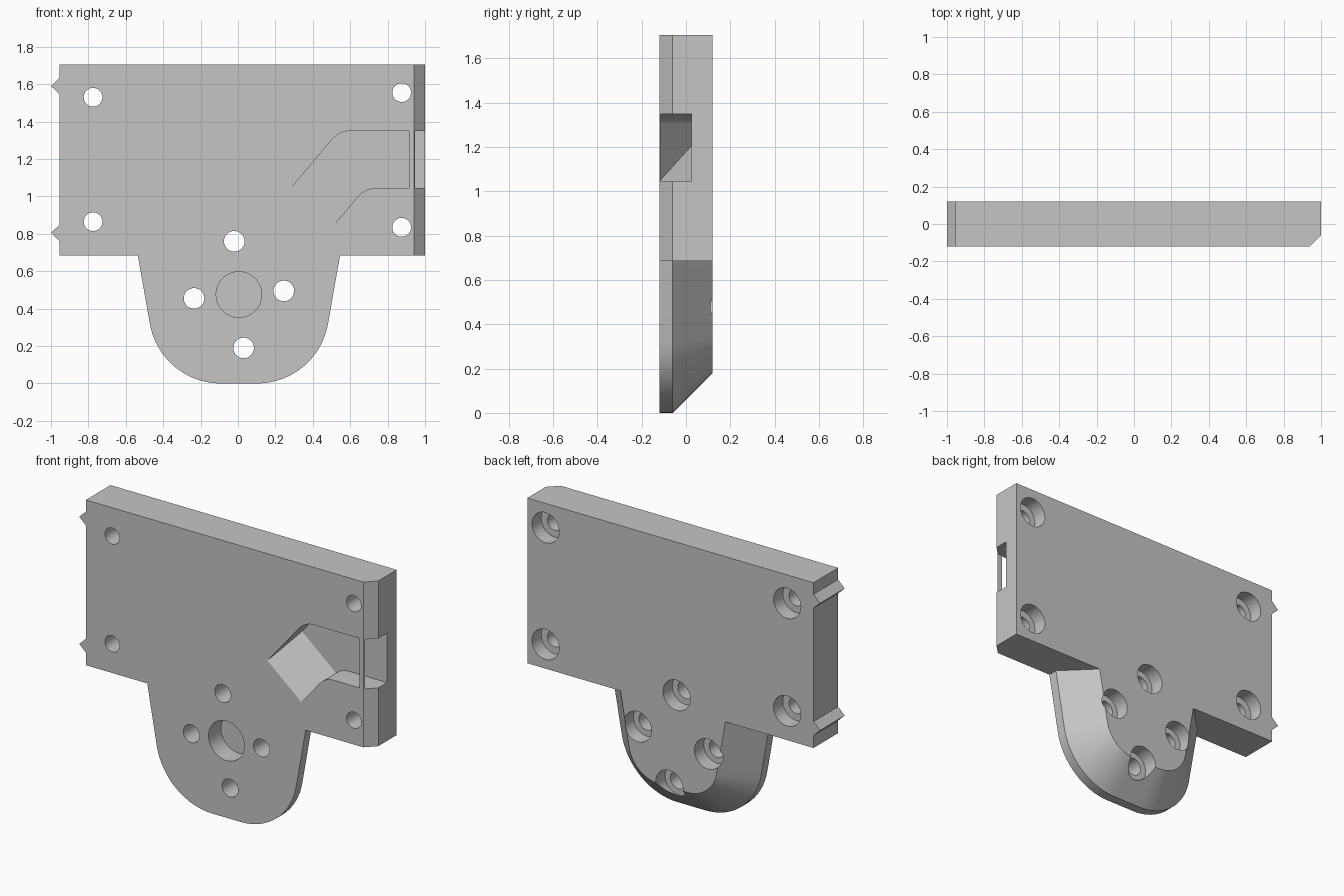
import bpy, bmesh, math
from mathutils import Vector

cube = bpy.data.objects.get("Cube")
if cube:
    bpy.data.objects.remove(cube, do_unlink=True)

FRONT, BACK = -0.12, 0.12

grey = bpy.data.materials.new("plain grey")
grey.use_nodes = True
grey.diffuse_color = (0.56, 0.56, 0.56, 1)
bsdf = next(n for n in grey.node_tree.nodes if n.type == 'BSDF_PRINCIPLED')
bsdf.inputs["Base Color"].default_value = grey.diffuse_color


def fillet(a, p, b, r, steps=16):
    """Rounded corner at p between the directions to a and b."""
    a, p, b = Vector(a), Vector(p), Vector(b)
    u, v = (a - p).normalized(), (b - p).normalized()
    half = u.angle(v) / 2
    t = r / math.tan(half)
    c = p + (u + v).normalized() * (r / math.sin(half))
    s, e = (p + u * t - c).normalized(), (p + v * t - c).normalized()
    return [c + s.slerp(e, i / steps).normalized() * r for i in range(steps + 1)]


def loft(name, layers, cut=None):
    """Solid through (y, outline) layers; cut = (point, normal) trims one side."""
    bm = bmesh.new()
    rings = [[bm.verts.new((p[0], y, p[1])) for p in pts] for y, pts in layers]
    n = len(rings[0])
    bm.faces.new(rings[0])
    bm.faces.new(rings[-1])
    for lo, hi in zip(rings, rings[1:]):
        for i in range(n):
            j = (i + 1) % n
            bm.faces.new((lo[i], lo[j], hi[j], hi[i]))
    if cut:
        bmesh.ops.bisect_plane(bm, geom=bm.verts[:] + bm.edges[:] + bm.faces[:],
                               plane_co=cut[0], plane_no=cut[1], clear_outer=True)
        bmesh.ops.holes_fill(bm, edges=bm.edges[:])
    bmesh.ops.recalc_face_normals(bm, faces=bm.faces[:])
    me = bpy.data.meshes.new(name)
    bm.to_mesh(me)
    bm.free()
    me.materials.append(grey)
    ob = bpy.data.objects.new(name, me)
    bpy.context.collection.objects.link(ob)
    return ob


def cylinder(name, x, z, r, y0, y1, sides=48):
    ring = [(x + r * math.cos(a), z + r * math.sin(a))
            for a in (2 * math.pi * i / sides for i in range(sides))]
    return loft(name, [(y0, ring), (y1, ring)])


def combine(body, tool, operation):
    tool.hide_render = True
    mod = body.modifiers.new("cut", 'BOOLEAN')
    mod.operation, mod.solver, mod.object = operation, 'EXACT', tool
    bpy.context.view_layer.objects.active = body
    bpy.ops.object.modifier_apply(modifier=mod.name)
    bpy.data.objects.remove(tool, do_unlink=True)


# Plate with two ridges on one edge and a bevel on the other
left, right, low, high = -0.955, 1.0, 0.685, 1.705
outline = [(left, low), (right, low), (right, high), (left, high)]
for z in (1.59, 0.805):
    outline += [(left, z + 0.043), (-1.0, z), (left, z - 0.043)]
plate = loft("mounting_plate", [(FRONT, outline), (BACK, outline)],
             cut=((0.94, FRONT, 0), (1, -1, 0)))


# Rounded, tapered tab with a wide bevel at the back
def tab_outline(inset, top=0.9, cx=0.005, r=0.385):
    tan, cos = math.tan(math.radians(10)), math.cos(math.radians(10))
    half = lambda z: 0.42 + z * tan - inset / cos
    upper = [(cx + s * half(top), top) for s in (-1, 1)]
    lower = [(cx + s * half(inset), inset) for s in (-1, 1)]
    return ([upper[0]] + fillet(upper[0], lower[0], lower[1], r - inset)
            + fillet(lower[0], lower[1], upper[1], r - inset) + [upper[1]])


tab = loft("tab", [(FRONT, tab_outline(0)), (-0.06, tab_outline(0)),
                   (BACK, tab_outline(0.18))])
combine(plate, tab, 'UNION')

# Screw holes, counterbored from the back
plate_holes = [(-0.775, 1.53), (-0.775, 0.865), (0.875, 1.555), (0.875, 0.835)]
tab_holes = [(-0.02, 0.76), (-0.235, 0.455), (0.245, 0.495), (0.03, 0.19)]
for holes, r in ((plate_holes, 0.05), (tab_holes, 0.055)):
    for x, z in holes:
        combine(plate, cylinder("hole", x, z, r, -0.3, 0.3), 'DIFFERENCE')
        combine(plate, cylinder("counterbore", x, z, 0.093, 0.03, 0.3), 'DIFFERENCE')

# Blind round pocket in the front of the tab
combine(plate, cylinder("pocket", 0.005, 0.475, 0.122, -0.3, 0.0), 'DIFFERENCE')

# Bent channel that ramps up to the front face
slot_low, slot_high, floor, bar_x = 1.045, 1.35, 0.025, 0.915
d = Vector((math.cos(math.radians(50)), math.sin(math.radians(50))))
bend_a, bend_b = Vector((0.541, slot_high)), Vector((0.679, slot_low))
start_a, start_b = (bar_x, slot_high), (bar_x, slot_low)
end_a, end_b = bend_a - d * 0.8, bend_b - d * 0.8
path = ([start_a] + fillet(start_a, bend_a, end_a, 0.13) + [end_a, end_b]
        + fillet(end_b, bend_b, start_b, 0.13) + [start_b])
channel = loft("channel", [(-0.2, path), (floor, path)],
               cut=((0.285, FRONT, slot_low), (-d.x, 1.45, -d.y)))
combine(plate, channel, 'DIFFERENCE')

# Channel mouth at the side, leaving a thin bar at the front face
mouth = [(0.9, slot_low), (1.2, slot_low), (1.2, slot_high), (0.9, slot_high)]
combine(plate, loft("mouth", [(-0.114, mouth), (floor, mouth)]), 'DIFFERENCE')

# Smooth curved walls, keep edges sharp
bpy.ops.object.select_all(action='DESELECT')
plate.select_set(True)
bpy.context.view_layer.objects.active = plate
bpy.ops.object.shade_smooth_by_angle(angle=math.radians(25))
